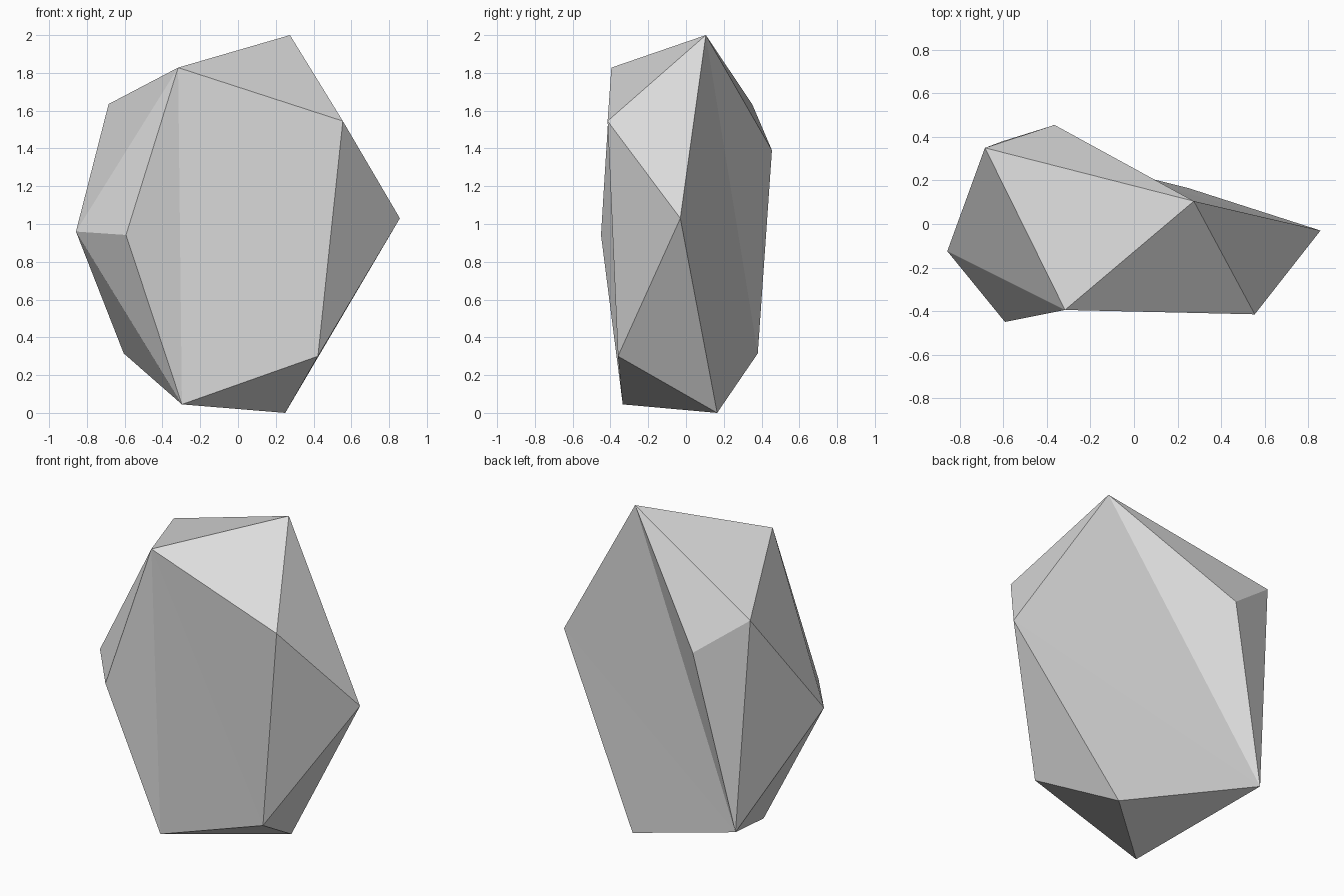
import bpy
import bmesh

cube = bpy.data.objects.get("Cube")
if cube:
    bpy.data.objects.remove(cube, do_unlink=True)

# Pale stone material
stone = bpy.data.materials.new("pale grey stone")
stone.use_nodes = True
grey = (0.72, 0.72, 0.72, 1)
stone.diffuse_color = grey
stone.node_tree.nodes["Principled BSDF"].inputs["Base Color"].default_value = grey

# Corners of the faceted boulder, from the peak down to the foot
corners = {
    "A": (0.275, 0.105, 2.0),
    "B": (-0.317, -0.395, 1.828),
    "J": (-0.685, 0.35, 1.635),
    "C": (0.555, -0.415, 1.545),
    "L": (-0.365, 0.455, 1.39),
    "D": (0.857, -0.03, 1.03),
    "E": (-0.858, -0.125, 0.96),
    "F": (-0.593, -0.45, 0.942),
    "K": (-0.605, 0.38, 0.315),
    "G": (0.423, -0.36, 0.3),
    "H": (-0.297, -0.335, 0.045),
    "I": (0.25, 0.165, 0.0),
}

# Triangular facets: crown, front, sides, back and underside
facets = ("AJB ABC ACD AJL "
          "BEF BFH BHG BGC "
          "JBE JEK EFH EHK CDG DGI "
          "ALK AKD DKI JLK "
          "GHI HIK").split()

# Join the corners in flat facets
bm = bmesh.new()
points = {name: bm.verts.new(place) for name, place in corners.items()}
for facet in facets:
    bm.faces.new([points[name] for name in facet])
bmesh.ops.recalc_face_normals(bm, faces=bm.faces[:])

mesh = bpy.data.meshes.new("boulder")
bm.to_mesh(mesh)
bm.free()
mesh.materials.append(stone)
boulder = bpy.data.objects.new("boulder", mesh)
bpy.context.collection.objects.link(boulder)
